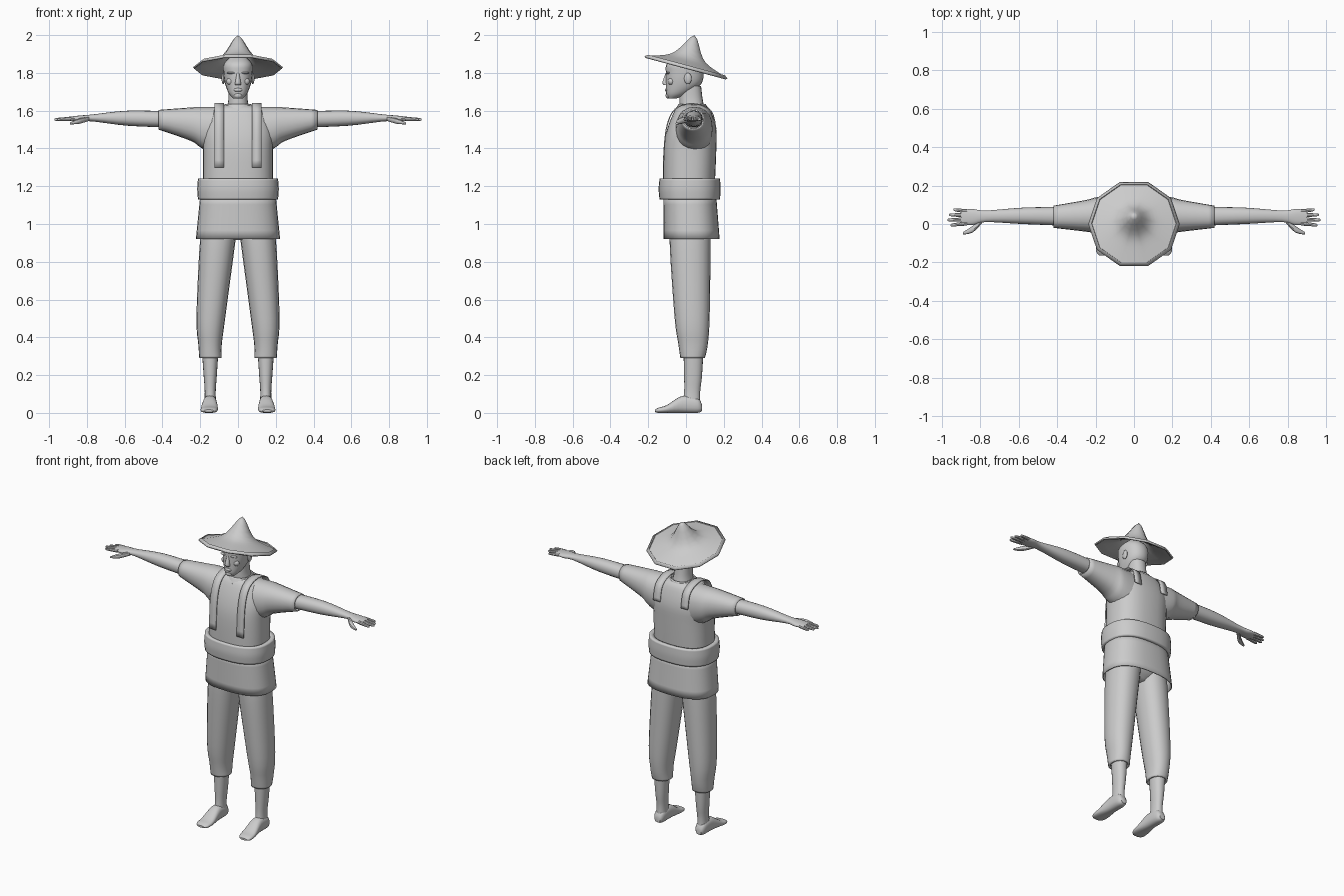
import bpy
import bmesh
import math
from mathutils import Matrix, Vector

if "Cube" in bpy.data.objects:
    bpy.data.objects.remove(bpy.data.objects["Cube"])

grey = bpy.data.materials.new("plain grey")
grey.use_nodes = True
grey.diffuse_color = (0.6, 0.6, 0.6, 1)
grey.node_tree.nodes["Principled BSDF"].inputs["Base Color"].default_value = grey.diffuse_color


def finish(name, bm, thickness=0):
    """Turn a bmesh into a smooth-shaded object, giving cloth some thickness."""
    bmesh.ops.recalc_face_normals(bm, faces=bm.faces)
    mesh = bpy.data.meshes.new(name)
    bm.to_mesh(mesh)
    bm.free()
    mesh.materials.append(grey)
    obj = bpy.data.objects.new(name, mesh)
    bpy.context.scene.collection.objects.link(obj)
    bpy.ops.object.select_all(action="DESELECT")
    obj.select_set(True)
    bpy.context.view_layer.objects.active = obj
    bpy.ops.object.shade_smooth_by_angle(angle=math.radians(40))
    if thickness:
        obj.modifiers.new("cloth", "SOLIDIFY").thickness = thickness


def smooth_path(points, steps=4):
    """Run a smooth curve through a few key points of any dimension."""
    keys = [Vector(point) for point in points]
    last = len(keys) - 1
    path = []
    for i in range(last):
        start, end = keys[i], keys[i + 1]
        leaving = (end - keys[max(i - 1, 0)]) / 2
        arriving = (keys[min(i + 2, last)] - start) / 2
        for step in range(steps):
            t = step / steps
            ease = t * t * (3 - 2 * t)
            path.append(start * (1 - ease) + end * ease
                        + leaving * (t * (1 - t) ** 2) - arriving * (t * t * (1 - t)))
    path.append(keys[last])
    return path


def loft(name, rings, axis="z", side=1, sides=20, roundness=0.9, thickness=0):
    """Skin rounded rings (position, u_min, u_max, v_min, v_max); thickness leaves the ends open."""
    bm = bmesh.new()
    loops = []
    for position, u_min, u_max, v_min, v_max in smooth_path(rings):
        loop = []
        for i in range(sides):
            angle = math.tau * i / sides
            across, along = (math.copysign(abs(wave) ** roundness, wave) / 2
                             for wave in (math.cos(angle), math.sin(angle)))
            u = (u_min + u_max) / 2 + (u_max - u_min) * across
            v = (v_min + v_max) / 2 + (v_max - v_min) * along
            x, y, z = {"x": (position, u, v), "y": (u, position, v), "z": (u, v, position)}[axis]
            loop.append(bm.verts.new((x * side, y, z)))
        loops.append(loop)
    for lower, upper in zip(loops, loops[1:]):
        for i in range(sides):
            bm.faces.new((lower[i - 1], lower[i], upper[i], upper[i - 1]))
    if not thickness:
        bm.faces.new(loops[0])
        bm.faces.new(loops[-1])
    finish(name, bm, thickness)


def upright(name, rings, **options):
    """Loft centred on x from rings of (z, half_width, front, back)."""
    loft(name, [(z, -half, half, front, back) for z, half, front, back in rings], **options)


def ball(name, centre, size):
    bm = bmesh.new()
    matrix = Matrix.Translation(centre) @ Matrix.Diagonal((*size, 1))
    bmesh.ops.create_uvsphere(bm, u_segments=14, v_segments=8, radius=1, matrix=matrix)
    finish(name, bm)


# Ten-sided hat: a peaked crown on a shallow cone with a raised rim, tipped back
brim = 0.238
profile = []
for step in range(12):
    reach = 0.92 * step / 11
    peak = 0.1 * math.exp(-(reach * brim / 0.06) ** 2)
    profile.append((reach * brim, 0.075 * (1 - reach) + peak))
profile += [(brim * 0.93, 0.012), (brim, 0)]
bm = bmesh.new()
verts = [bm.verts.new((radius, 0, height)) for radius, height in profile]
edges = [bm.edges.new(pair) for pair in zip(verts, verts[1:])]
bmesh.ops.spin(bm, geom=verts + edges, cent=(0, 0, 0), axis=(0, 0, 1),
               angle=math.tau, steps=10, use_duplicate=False)
bmesh.ops.remove_doubles(bm, verts=bm.verts, dist=0.001)
bm.transform(Matrix.Translation((0, 0, 1.83)) @ Matrix.Rotation(math.radians(-15), 4, "X"))
finish("hat", bm, 0.01)

# Head, neck and face
upright("head", [(1.665, .025, -.095, -.05), (1.69, .048, -.105, .01), (1.74, .068, -.107, .08),
                 (1.8, .077, -.107, .092), (1.85, .074, -.1, .075), (1.895, .03, -.03, .025)])
upright("neck", [(1.57, .07, -.03, .11), (1.65, .052, -.035, .09), (1.73, .05, -.03, .08)])
upright("nose", [(1.735, .017, -.118, -.09), (1.75, .015, -.126, -.09),
                 (1.8, .007, -.108, -.09)], sides=10)
ball("lips", (0, -.102, 1.71), (.024, .01, .01))
ball("chin", (0, -.094, 1.68), (.022, .014, .016))
for word, side in (("left", 1), ("right", -1)):
    ball(word + "_ear", (.078 * side, .01, 1.77), (.009, .02, .03))
    ball(word + "_brow", (.034 * side, -.095, 1.8), (.026, .012, .006))
    ball(word + "_cheek", (.04 * side, -.078, 1.755), (.022, .018, .02))

# Shirt, collar, broad belt and flared shirt tail
boxy = {"sides": 32, "roundness": 0.8}
upright("shirt", [(1.15, .185, -.12, .15), (1.38, .185, -.12, .16), (1.5, .185, -.1, .16),
                  (1.6, .14, -.06, .13), (1.63, .07, -.03, .1)], **boxy)
upright("collar", [(1.6, .085, -.06, .12), (1.635, .07, -.04, .105)], thickness=0.008)
upright("belt", [(1.13, .212, -.14, .18), (1.185, .216, -.145, .183), (1.24, .212, -.14, .18)],
        thickness=0.03, **boxy)
upright("shirt_tail", [(1.15, .2, -.12, .16), (.92, .223, -.118, .178)], thickness=0.006, **boxy)
upright("hips", [(1.12, .185, -.1, .14), (.98, .19, -.085, .13), (.915, .06, -.03, .07)])

for word, side in (("left", 1), ("right", -1)):
    # Narrow cloth band up the chest and over the shoulder
    bm = bmesh.new()
    rows = []
    for y, z in smooth_path([(-.123, 1.3), (-.108, 1.5), (-.06, 1.61), (.04, 1.64),
                             (.135, 1.6), (.162, 1.5)]):
        rows.append([bm.verts.new((x * side, y, z)) for x in (.075, .125)])
    for lower, upper in zip(rows, rows[1:]):
        bm.faces.new((*lower, *reversed(upper)))
    finish(word + "_shoulder_band", bm, 0.006)

    # Short sleeve with an open hem
    loft(word + "_sleeve", [(.08, -.06, .14, 1.35, 1.62), (.19, -.05, .14, 1.4, 1.62),
                            (.25, -.04, .125, 1.44, 1.617), (.42, -.02, .095, 1.5, 1.604)],
         "x", side, thickness=0.008)

    # Arm tapering to the wrist, then the palm
    loft(word + "_arm", [(.34, -.01, .09, 1.51, 1.596), (.58, 0, .085, 1.52, 1.6),
                         (.77, .01, .07, 1.543, 1.58), (.84, -.005, .078, 1.543, 1.574),
                         (.9, 0, .073, 1.55, 1.567)], "x", side)

    # Fingers fan out slightly; the thumb hangs forward
    for i, (finger, tip) in enumerate(zip(("index", "middle", "ring", "little"),
                                          (.955, .972, .962, .94))):
        rings = []
        for reach, radius in ((0, 0.011), (0.85, 0.008), (1, 0.003)):
            y = .003 + .021 * i + .006 * (i - 1.5) * reach
            z = 1.558 - .005 * reach
            rings.append((.87 + (tip - .87) * reach, y - radius, y + radius, z - radius, z + radius))
        loft(f"{word}_{finger}_finger", rings, "x", side, sides=8)
    loft(word + "_thumb", [(.79, .005, .035, 1.545, 1.57), (.84, -.044, -.01, 1.53, 1.56),
                           (.89, -.055, -.042, 1.527, 1.538)], "x", side, sides=10)

    # Loose trouser leg with an open hem
    loft(word + "_trouser_leg", [(1, .002, .19, -.085, .13), (.86, .02, .205, -.085, .13),
                                 (.5, .068, .22, -.06, .125), (.36, .086, .21, -.04, .115),
                                 (.29, .086, .205, -.03, .1)], side=side, thickness=0.012)

    # Bare calf and foot
    loft(word + "_calf", [(.38, .1, .195, -.015, .095), (.2, .112, .182, -.01, .085),
                          (.11, .118, .176, -.01, .075), (.03, .115, .18, -.02, .077)], side=side)
    loft(word + "_foot", [(.084, .13, .168, .01, .045), (.06, .116, .182, 0, .08),
                          (-.02, .112, .186, 0, .09), (-.1, .106, .197, 0, .042),
                          (-.145, .112, .196, 0, .028), (-.165, .13, .18, .005, .017)],
         "y", side, roundness=0.8)
